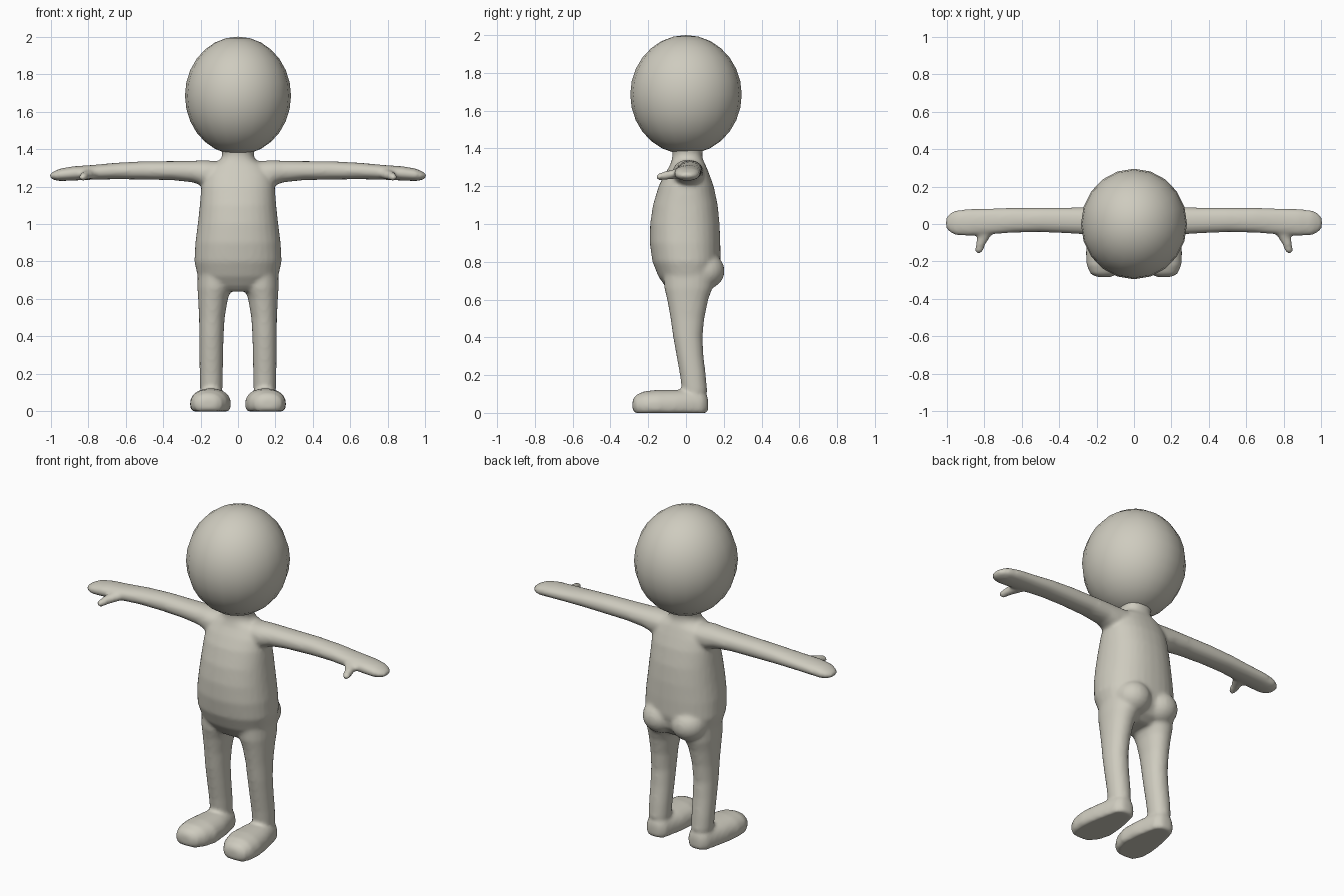
import bpy, bmesh, math
from mathutils import Vector

clay = bpy.data.materials.new("warm grey clay")
clay.diffuse_color = (0.62, 0.60, 0.52, 1)

X, Y, Z = Vector((1, 0, 0)), Vector((0, 1, 0)), Vector((0, 0, 1))


def loft(bm, sections, u, v, power=1.0, n=24, floor=False):
    """Closed tube through (centre, u radius, v radius) sections."""
    rings = []
    for c, ru, rv in sections:
        ring = []
        for i in range(n):
            a = 2 * math.pi * (i + 0.5) / n
            ca, sa = math.cos(a), math.sin(a)
            p = (Vector(c) + u * ru * math.copysign(abs(ca) ** power, ca)
                 + v * rv * math.copysign(abs(sa) ** power, sa))
            if floor:
                p.z = max(p.z, 0.0)
            ring.append(bm.verts.new(p))
        rings.append(ring)
    for a, b in zip(rings, rings[1:]):
        for i in range(n):
            j = (i + 1) % n
            bm.faces.new((a[i], a[j], b[j], b[i]))
    bm.faces.new(rings[0][::-1])
    bm.faces.new(rings[-1])


def ball(bm, centre, size):
    made = bmesh.ops.create_uvsphere(bm, u_segments=20, v_segments=12, radius=1)
    for vert in made["verts"]:
        vert.co = Vector([c + p * s for c, p, s in zip(centre, vert.co, size)])


def finish(bm, name):
    bmesh.ops.recalc_face_normals(bm, faces=bm.faces)
    for f in bm.faces:
        f.smooth = True
    mesh = bpy.data.meshes.new(name)
    bm.to_mesh(mesh)
    bm.free()
    mesh.materials.append(clay)
    obj = bpy.data.objects.new(name, mesh)
    bpy.context.collection.objects.link(obj)
    return obj


# Head: plain faceted egg
bm = bmesh.new()
bmesh.ops.create_uvsphere(bm, u_segments=20, v_segments=14, radius=1)
for vert in bm.verts:
    x, y, z = vert.co
    vert.co = (x * 0.283, y * 0.295, 1.685 + z * 0.315)
finish(bm, "head")

bm = bmesh.new()

# Torso and neck: z, half width, front y, back y
torso = [(0.64, 0.10, -0.08, 0.08), (0.67, 0.18, -0.11, 0.13), (0.72, 0.215, -0.145, 0.165),
         (0.80, 0.233, -0.178, 0.183), (0.90, 0.228, -0.192, 0.182), (1.00, 0.215, -0.19, 0.178),
         (1.10, 0.204, -0.175, 0.168), (1.20, 0.196, -0.145, 0.147), (1.26, 0.185, -0.115, 0.125),
         (1.31, 0.15, -0.085, 0.105), (1.34, 0.095, -0.075, 0.09), (1.37, 0.082, -0.07, 0.085),
         (1.43, 0.10, -0.085, 0.10)]
loft(bm, [((0, (f + b) / 2, z), w, (b - f) / 2) for z, w, f, b in torso], X, Y, 0.88, 32)

# Limb tables: leg z, inner x, outer x, front y, back y
leg = [(0.03, 0.09, 0.19, -0.01, 0.10), (0.12, 0.083, 0.203, -0.022, 0.112),
       (0.20, 0.081, 0.205, -0.032, 0.105), (0.30, 0.079, 0.206, -0.05, 0.093),
       (0.40, 0.077, 0.207, -0.068, 0.087), (0.50, 0.071, 0.208, -0.082, 0.097),
       (0.60, 0.054, 0.213, -0.10, 0.118), (0.66, 0.032, 0.217, -0.115, 0.14),
       (0.76, 0.02, 0.215, -0.12, 0.15)]
# Arm x, bottom z, top z, front y, back y
arm = [(0.08, 1.20, 1.335, -0.07, 0.095), (0.18, 1.20, 1.34, -0.07, 0.092),
       (0.24, 1.222, 1.338, -0.057, 0.09), (0.35, 1.234, 1.336, -0.05, 0.088),
       (0.50, 1.237, 1.335, -0.043, 0.088), (0.65, 1.239, 1.327, -0.046, 0.087),
       (0.78, 1.236, 1.315, -0.058, 0.083), (0.88, 1.232, 1.308, -0.064, 0.08),
       (0.95, 1.229, 1.296, -0.06, 0.074), (0.985, 1.235, 1.28, -0.043, 0.057),
       (1.004, 1.247, 1.267, -0.02, 0.03)]
# Foot y, centre x, half width, height
foot = [(-0.283, 0.16, 0.04, 0.07), (-0.265, 0.16, 0.073, 0.095), (-0.22, 0.155, 0.098, 0.115),
        (-0.15, 0.147, 0.11, 0.122), (-0.05, 0.143, 0.099, 0.122), (0.03, 0.142, 0.08, 0.122),
        (0.085, 0.141, 0.066, 0.12), (0.108, 0.141, 0.045, 0.10), (0.117, 0.141, 0.025, 0.075)]

for s in (-1, 1):
    loft(bm, [((s * (a + b) / 2, (f + k) / 2, z), (b - a) / 2, (k - f) / 2)
              for z, a, b, f, k in leg], X, Y, 0.95)
    loft(bm, [((s * x, (f + k) / 2, (a + b) / 2), (k - f) / 2, (b - a) / 2)
              for x, a, b, f, k in arm], Y, Z, 0.92)
    loft(bm, [((s * x, y, 0.04), w, h - 0.04) for y, x, w, h in foot], X, Z, 0.9, 28, True)
    # Thumb
    loft(bm, [((s * 0.785, -0.02, 1.268), 0.045, 0.027), ((s * 0.80, -0.065, 1.264), 0.036, 0.026),
              ((s * 0.818, -0.105, 1.257), 0.027, 0.024), ((s * 0.827, -0.143, 1.25), 0.022, 0.02),
              ((s * 0.828, -0.158, 1.248), 0.01, 0.01)], X, Z, 1.0, 16)
    # Buttock
    ball(bm, (s * 0.095, 0.10, 0.752), (0.105, 0.105, 0.098))

# Fuse the limbs into one soft skin
body = finish(bm, "body")
fuse = body.modifiers.new("fuse", "REMESH")
fuse.mode = "VOXEL"
fuse.voxel_size = 0.011
fuse.use_smooth_shade = True
soften = body.modifiers.new("soften", "SMOOTH")
soften.factor = 0.5
soften.iterations = 6
